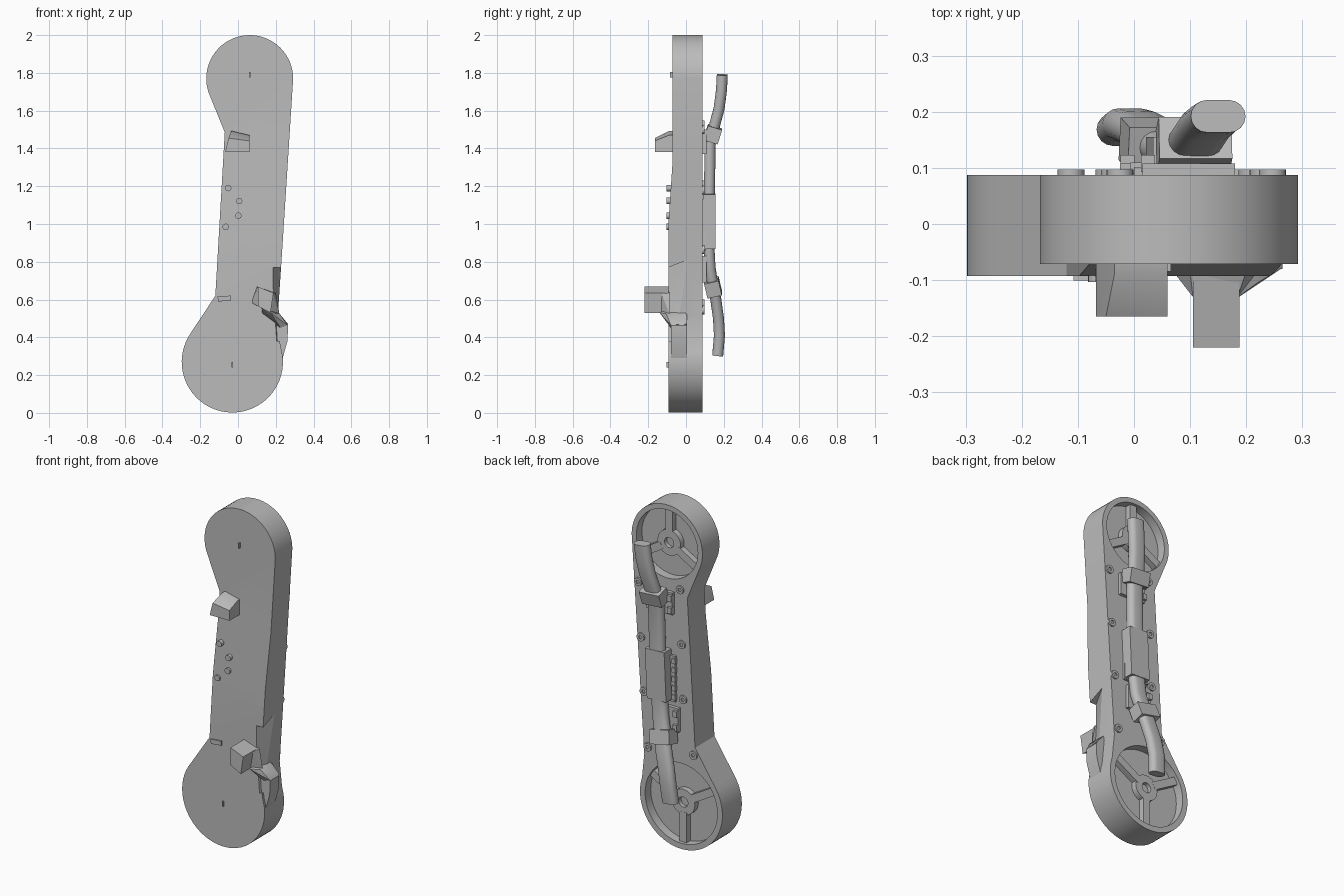
import bpy, bmesh, math
from mathutils import Vector, Matrix

cube = bpy.data.objects.get("Cube")
if cube:
    bpy.data.objects.remove(cube, do_unlink=True)

GREY = (0.5, 0.5, 0.5, 1)
mat = bpy.data.materials.new("plain_grey")
mat.use_nodes = True
mat.diffuse_color = GREY
mat.node_tree.nodes["Principled BSDF"].inputs["Base Color"].default_value = GREY


def finish(name, bm, cutters=()):
    """Turn a bmesh into an object, apply cutters and shade it."""
    bmesh.ops.recalc_face_normals(bm, faces=bm.faces)
    me = bpy.data.meshes.new(name)
    bm.to_mesh(me)
    bm.free()
    ob = bpy.data.objects.new(name, me)
    bpy.context.scene.collection.objects.link(ob)
    if cutters:
        for c in cutters:
            mod = ob.modifiers.new("cut", 'BOOLEAN')
            mod.operation, mod.solver, mod.object = 'DIFFERENCE', 'EXACT', c
        dg = bpy.context.evaluated_depsgraph_get()
        ob_mesh = bpy.data.meshes.new_from_object(ob.evaluated_get(dg))
        ob.modifiers.clear()
        ob.data = ob_mesh
        for c in cutters:
            bpy.data.objects.remove(c, do_unlink=True)
    ob.data.materials.clear()
    ob.data.materials.append(mat)
    bpy.ops.object.select_all(action='DESELECT')
    ob.select_set(True)
    bpy.context.view_layer.objects.active = ob
    bpy.ops.object.shade_smooth_by_angle(angle=math.radians(30))
    return ob


def prism_mesh(outline, y0, y1):
    """Extrude an (x, z) outline from y0 to y1."""
    bm = bmesh.new()
    face = bm.faces.new([bm.verts.new((x, y0, z)) for x, z in outline])
    ext = bmesh.ops.extrude_face_region(bm, geom=[face])["geom"]
    bmesh.ops.translate(bm, verts=[v for v in ext if isinstance(v, bmesh.types.BMVert)],
                        vec=(0, y1 - y0, 0))
    return bm


def prism(name, outline, y0, y1, cutters=()):
    return finish(name, prism_mesh(outline, y0, y1), cutters)


def arc(cx, cz, r, a0, a1, n):
    angles = [math.radians(a0 + (a1 - a0) * i / n) for i in range(n + 1)]
    return [(cx + r * math.cos(a), cz + r * math.sin(a)) for a in angles]


def disc(name, x, z, r, y0, y1, n=24, cutters=()):
    return prism(name, arc(x, z, r, 0, 360, n)[:-1], y0, y1, cutters)


def rect(x0, x1, z0, z1):
    return [(x0, z0), (x1, z0), (x1, z1), (x0, z1)]


def hull(name, pts):
    bm = bmesh.new()
    bmesh.ops.convex_hull(bm, input=[bm.verts.new(p) for p in pts])
    return finish(name, bm)


def box(name, centre, size, tilt=0.0, roll=0.0):
    bm = bmesh.new()
    m = (Matrix.Translation(centre) @ Matrix.Rotation(math.radians(roll), 4, 'Y')
         @ Matrix.Rotation(math.radians(tilt), 4, 'X') @ Matrix.Diagonal((*size, 1)))
    bmesh.ops.create_cube(bm, size=1, matrix=m)
    return finish(name, bm)


# Main arm: two round ends joined by a straight neck, thinner at the top
TOP, LOW = (0.062, 1.77, 0.23), (-0.03, 0.27, 0.268)
BACK = 0.0875
outline = (arc(*TOP, 0, 205, 36) + [(-0.07, 1.485), (-0.12, 0.62)]
           + arc(*LOW, 146, 378, 42) + [(0.21, 0.5), (0.23, 0.8)])
body = prism_mesh(outline, -0.093, BACK)
for z in (1.33, 1.0):
    bmesh.ops.bisect_plane(body, geom=body.verts[:] + body.edges[:] + body.faces[:],
                           plane_co=(0, 0, z), plane_no=(0, 0, 1))
for v in body.verts:
    if v.co.y < 0 and v.co.z > 1.3:
        v.co.y = -0.071

ends = [("upper", TOP, 0.2, 90), ("lower", LOW, 0.235, 270)]
cutters = [disc(n + "_recess_cutter", c[0], c[1], r, 0.035, 0.2, 48) for n, c, r, a in ends]
cutters.append(hull("side_notch_cutter", [
    (0.17, -0.13, 0.755), (0.4, -0.13, 0.755), (0.4, 0.02, 0.815), (0.235, 0.02, 0.815),
    (0.195, -0.13, 0.38), (0.4, -0.13, 0.38), (0.4, 0.02, 0.38), (0.235, 0.02, 0.38)]))
finish("arm_body", body, cutters)

# Hubs with three spokes inside the round recesses
for name, (cx, cz, _), r, a0 in ends:
    hole = disc("hub_cutter", cx, cz, 0.03, 0.045, 0.2, 20)
    disc(name + "_hub", cx, cz, 0.075, 0.03, 0.068, 32, [hole])
    for k in range(3):
        a = math.radians(a0 + 120 * k)
        mid = 0.5 * (0.06 + r + 0.005)
        box(f"{name}_spoke_{k + 1}",
            (cx + mid * math.cos(a), 0.05, cz + mid * math.sin(a)),
            (r - 0.05, 0.038, 0.045), roll=-math.degrees(a))

# Back screws
screws = [(0.247, 1.50), (-0.025, 1.525), (0.23, 1.18), (-0.035, 1.205),
          (0.21, 0.865), (-0.045, 0.885), (0.185, 0.545), (-0.112, 0.575)]
for i, (x, z) in enumerate(screws):
    socket = disc("socket_cutter", x, z, 0.011, 0.091, 0.2, 6)
    disc(f"screw_{i + 1}", x, z, 0.024, 0.08, 0.097, 20, [socket])

# Front studs, small tab and centre marks
for i, (x, z) in enumerate([(-0.052, 1.19), (0.006, 1.122), (0.002, 1.044), (-0.065, 0.985)]):
    disc(f"stud_{i + 1}", x, z, 0.017, -0.103, -0.06, 16)
box("front_tab", (-0.073, -0.09, 0.605), (0.068, 0.022, 0.026), roll=-5)
box("upper_mark", (0.062, -0.075, 1.79), (0.007, 0.02, 0.03))
box("lower_mark", (-0.03, -0.095, 0.255), (0.007, 0.014, 0.03))

# Upper front catch with a sloped top
hull("upper_catch", [(x, y, z) for x, y, z in (
    (-0.068, -0.165, 1.38), (0.06, -0.165, 1.38), (0.06, -0.165, 1.44), (-0.05, -0.165, 1.455),
    (-0.068, -0.06, 1.38), (0.06, -0.06, 1.38), (0.06, -0.06, 1.47), (-0.035, -0.06, 1.493),
    (0.06, -0.09, 1.47), (-0.035, -0.09, 1.493))])

# Lower front catch with a hook wrapping the side
prism("lower_catch", [(0.105, 0.668), (0.188, 0.635), (0.172, 0.53), (0.105, 0.565)],
      -0.22, -0.08)
hull("catch_flare", [(0.105, -0.13, 0.66), (0.185, -0.13, 0.63), (0.172, -0.13, 0.53),
                     (0.105, -0.13, 0.565), (0.07, -0.085, 0.585), (0.1, -0.085, 0.67),
                     (0.2, -0.085, 0.635), (0.22, -0.085, 0.52)])
hull("hook_bridge", [(0.125, -0.14, 0.555), (0.172, -0.14, 0.53), (0.22, -0.105, 0.525),
                     (0.262, -0.08, 0.465), (0.225, -0.08, 0.45), (0.13, -0.08, 0.52),
                     (0.21, 0.0, 0.53), (0.265, 0.005, 0.47), (0.2, 0.0, 0.45)])
prism("side_hook", [(0.18, 0.52), (0.22, 0.52), (0.265, 0.462), (0.262, 0.38),
                    (0.235, 0.285), (0.2, 0.36)], -0.08, 0.004)

# Base plates under the cable holders
prism("upper_base_plate", rect(0.015, 0.18, 1.37, 1.5), 0.08, 0.108)
prism("middle_base_plate", rect(0.0, 0.15, 0.86, 1.13), 0.08, 0.102)
prism("lower_base_plate", rect(-0.025, 0.13, 0.69, 0.83), 0.08, 0.108)
for i in range(5):
    box(f"plate_rib_{i + 1}", (0.005, 0.1, 0.89 + 0.053 * i), (0.022, 0.02, 0.03))
for i, (x, z) in enumerate([(0.025, 1.4), (0.025, 1.47), (-0.012, 0.72), (-0.012, 0.8)]):
    box(f"plate_lug_{i + 1}", (x, 0.108, z), (0.025, 0.03, 0.035))

# Flat cable swept along the back
path = [Vector(p) for p in (
    (0.15, 0.192, 1.79), (0.143, 0.188, 1.71), (0.128, 0.175, 1.61), (0.11, 0.148, 1.51),
    (0.103, 0.128, 1.42), (0.098, 0.124, 1.18), (0.085, 0.122, 0.87), (0.075, 0.127, 0.77),
    (0.055, 0.14, 0.69), (0.035, 0.158, 0.6), (0.008, 0.172, 0.5), (-0.008, 0.177, 0.41),
    (-0.018, 0.168, 0.305))]
R, HALF = 0.029, 0.02
section = ([(x + HALF, y) for x, y in arc(0, 0, R, -90, 90, 8)]
           + [(x - HALF, y) for x, y in arc(0, 0, R, 90, 270, 8)])
bm = bmesh.new()
rings = []
for i, p in enumerate(path):
    t = (path[min(i + 1, len(path) - 1)] - path[max(i - 1, 0)]).normalized()
    up = t.cross(Vector((1, 0, 0))).normalized()
    side = up.cross(t)
    rings.append([bm.verts.new(p + side * a + up * b) for a, b in section])
for a, b in zip(rings, rings[1:]):
    for k in range(len(section)):
        j = (k + 1) % len(section)
        bm.faces.new((a[k], a[j], b[j], b[k]))
bm.faces.new(rings[0])
bm.faces.new(rings[-1])
finish("cable", bm)

# Sleeve and the two tilted clamps holding the cable
box("cable_sleeve", (0.09, 0.122, 1.015), (0.125, 0.066, 0.29), roll=2.5)
box("upper_clamp", (0.107, 0.142, 1.475), (0.13, 0.078, 0.08), tilt=-17, roll=4)
box("lower_clamp", (0.046, 0.143, 0.665), (0.13, 0.078, 0.08), tilt=13, roll=12)
